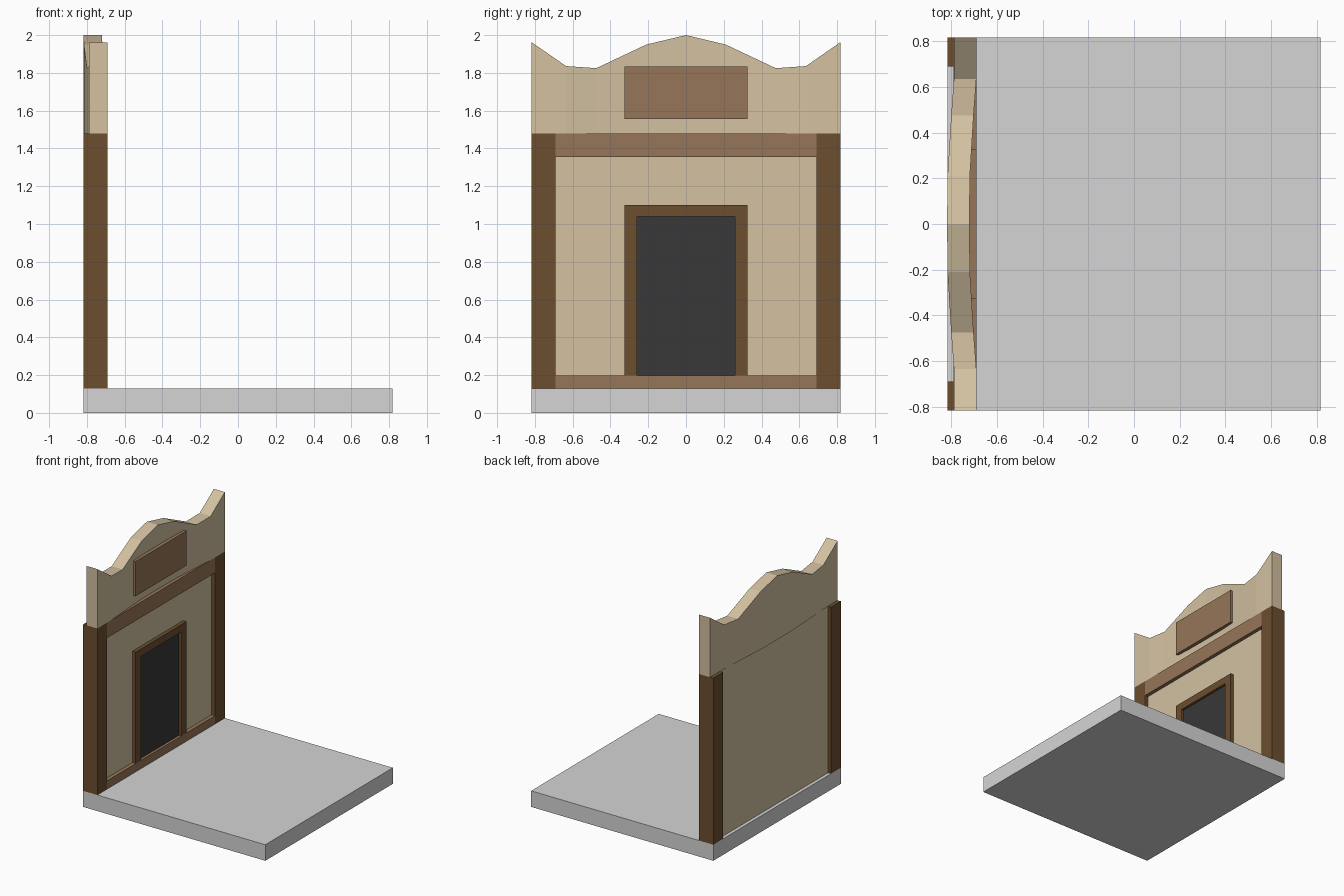
import bpy, bmesh

if "Cube" in bpy.data.objects:
    bpy.data.objects.remove(bpy.data.objects["Cube"])


def material(name, rgb):
    m = bpy.data.materials.new(name)
    lin = [((c / 255 + 0.055) / 1.055) ** 2.4 for c in rgb]
    m.diffuse_color = (*lin, 1)
    m.use_nodes = True
    m.node_tree.nodes["Principled BSDF"].inputs["Base Color"].default_value = m.diffuse_color
    return m


GREY = material("stone grey", (213, 213, 213))
CREAM = material("cream plaster", (211, 193, 161))
BROWN = material("mid brown wood", (150, 118, 88))
DARK = material("dark brown wood", (108, 78, 47))
BLACK = material("charcoal door", (56, 56, 56))


def finish(name, bm, mat):
    bmesh.ops.recalc_face_normals(bm, faces=bm.faces)
    me = bpy.data.meshes.new(name)
    bm.to_mesh(me)
    bm.free()
    me.materials.append(mat)
    ob = bpy.data.objects.new(name, me)
    bpy.context.collection.objects.link(ob)
    return ob


def box(name, x, y, z, mat):
    """Box from (min, max) ranges on each axis."""
    bm = bmesh.new()
    bmesh.ops.create_cube(bm, size=1)
    for v in bm.verts:
        for i, (a, b) in enumerate((x, y, z)):
            v.co[i] = b if v.co[i] > 0 else a
    return finish(name, bm, mat)


H = 0.817          # half width of the base
BASE = 0.13        # base top
FRONT = -0.69      # front of the trim
WALL = -0.72       # front of the wall
TOP = 1.48         # wall top

# Ground slab and wall
box("base_slab", (-H, H), (-H, H), (0, BASE), GREY)
box("wall", (-0.79, WALL), (-0.69, 0.69), (BASE, TOP), CREAM)

# Corner posts and door jambs, mirrored
for s, side in ((-1, "left"), (1, "right")):
    box(f"post_{side}", (-H, FRONT), sorted((s * 0.69, s * H)), (BASE, TOP), DARK)
    box(f"door_jamb_{side}", (WALL, FRONT), sorted((s * 0.26, s * 0.325)), (0.197, 1.04), DARK)

# Horizontal trim and door
box("skirting", (WALL, FRONT), (-0.69, 0.69), (BASE, 0.197), BROWN)
box("top_beam", (WALL, FRONT), (-0.69, 0.69), (1.355, TOP), BROWN)
box("door_lintel", (WALL, FRONT), (-0.325, 0.325), (1.04, 1.10), DARK)
box("door_panel", (WALL, -0.711), (-0.26, 0.26), (0.197, 1.04), BLACK)

# Wavy parapet, bowed backwards in the middle: (y, top z, backward offset)
half = [(0.21, 1.95, 0.028), (0.475, 1.825, 0.012), (0.635, 1.836, 0), (H, 1.962, 0)]
profile = [(-y, z, o) for y, z, o in reversed(half)] + [(0, 2.0, 0.03)] + half
bm = bmesh.new()
rings = [[bm.verts.new(p) for p in ((FRONT - o, y, TOP), (FRONT - o, y, z),
                                    (-0.788 - o, y, z), (-0.788 - o, y, TOP))]
         for y, z, o in profile]
for a, b in zip(rings, rings[1:]):
    for i in range(4):
        j = (i + 1) % 4
        bm.faces.new((a[i], a[j], b[j], b[i]))
bm.faces.new(rings[0])
bm.faces.new(rings[-1])
finish("parapet", bm, CREAM)

# Blank sign board on the parapet
box("sign_board", (-0.73, FRONT), (-0.325, 0.325), (1.555, 1.835), BROWN)
